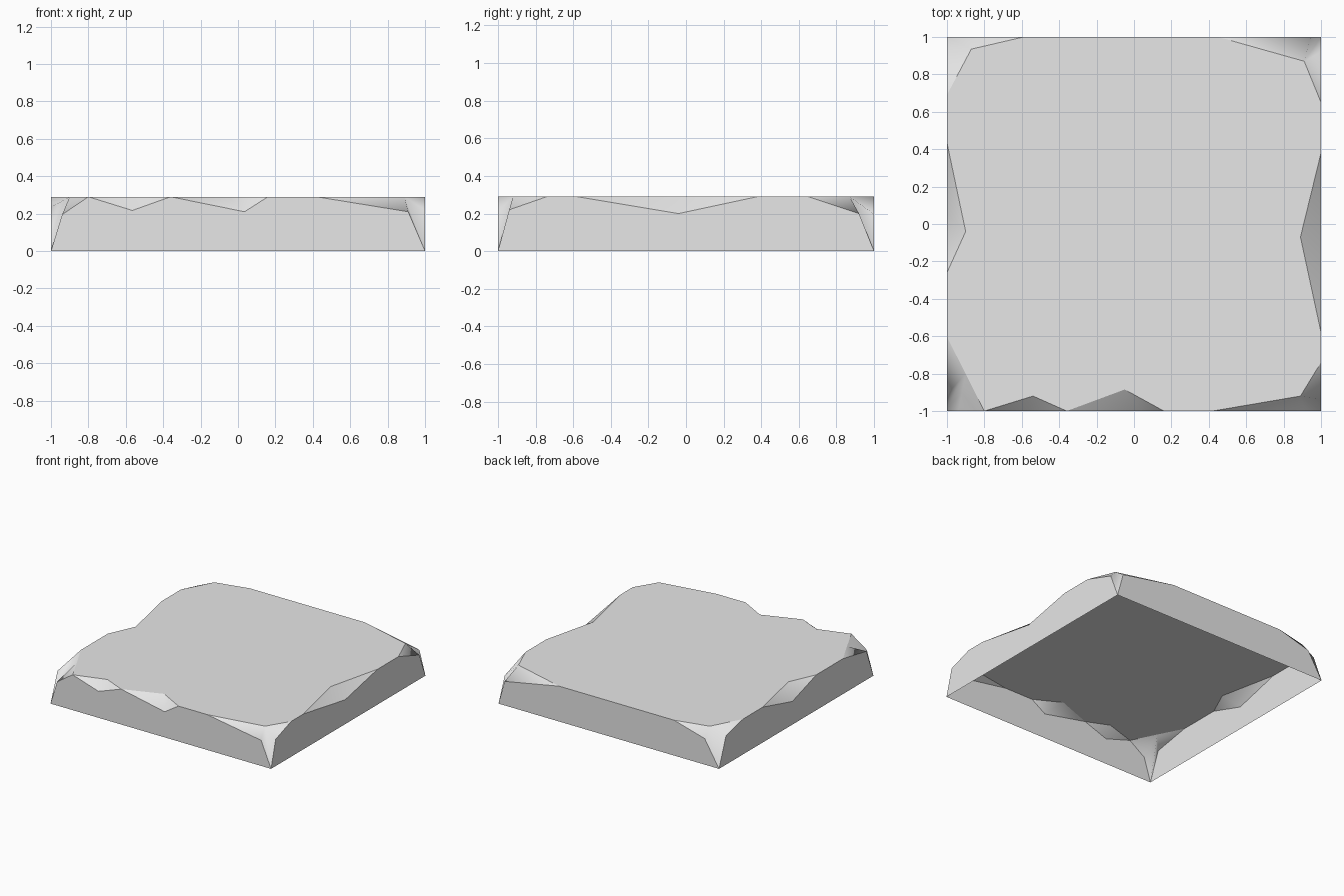
import bpy
import bmesh

cube = bpy.data.objects.get("Cube")
if cube:
    bpy.data.objects.remove(cube, do_unlink=True)

TOP = 0.29

# Plain stone colour
stone = bpy.data.materials.new("light_stone_grey")
stone.use_nodes = True
grey = (0.8, 0.8, 0.8, 1)
stone.diffuse_color = grey
stone.node_tree.nodes["Principled BSDF"].inputs["Base Color"].default_value = grey

# Walls anticlockwise: a function placing a point at a distance along each wall
WALLS = [
    lambda t, z: (t, -1, z),   # front
    lambda t, z: (1, t, z),    # left side, +x
    lambda t, z: (t, 1, z),    # back
    lambda t, z: (-1, t, z),   # right side, -x
]

# Edge chips per wall: start, low point (along, z), inner point (x, y), end
EDGE_CHIPS = [
    [(-0.80, (-0.565, 0.217), (-0.54, -0.92), -0.36),
     (-0.36, (0.035, 0.21), (-0.05, -0.885), 0.16)],
    [(-0.58, (-0.04, 0.20), (0.89, -0.07), 0.38)],
    [],
    [(0.435, (0.05, 0.19), (-0.90, -0.04), -0.26)],
]

# Corner chips at the end of each wall: base corner, top and low point on that
# wall, inner point, low and top point on the next wall
CORNER_CHIPS = [
    ((1, -1), 0.42, (0.91, 0.21), (0.89, -0.92), (-0.94, 0.22), -0.74),
    ((1, 1), 0.65, (0.92, 0.20), (0.91, 0.87), (0.945, 0.197), 0.45),
    ((-1, 1), -0.59, (-0.87, 0.213), (-0.87, 0.935), (0.91, 0.238), 0.69),
    ((-1, -1), -0.605, (-0.91, 0.234), (-0.90, -0.80), (-0.94, 0.195), -0.80),
]

bm = bmesh.new()
made = {}


def vert(p):
    key = tuple(round(c, 4) for c in p)
    if key not in made:
        made[key] = bm.verts.new(p)
    return made[key]


def face(points, smooth=False):
    verts = []
    for p in points:
        v = vert(p)
        if not verts or v is not verts[-1]:
            verts.append(v)
    bm.faces.new(verts).smooth = smooth


def chip(inner, rim):
    """Broken surface fanning from the inner point to the rim on the walls."""
    for a, b in zip(rim, rim[1:]):
        face([inner, a, b], smooth=True)


outline = []
for i, on_wall in enumerate(WALLS):
    before, after = CORNER_CHIPS[i - 1], CORNER_CHIPS[i]
    # Wall profile starts at the previous corner
    profile = [(*before[0], 0), on_wall(*before[4]), on_wall(before[5], TOP)]
    outline.append(on_wall(before[5], TOP))
    for start, low, inner, end in EDGE_CHIPS[i]:
        a, m, b = on_wall(start, TOP), on_wall(*low), on_wall(end, TOP)
        centre = (*inner, TOP)
        chip(centre, [a, m, b])
        profile += [a, m, b]
        outline += [a, centre, b]
    corner, top_a, low_a, inner, low_b, top_b = after
    a, base, centre = on_wall(top_a, TOP), (*corner, 0), (*inner, TOP)
    profile += [a, on_wall(*low_a), base]
    outline += [a, centre]
    face(profile[::-1])
    following = WALLS[(i + 1) % 4]
    chip(centre, [a, on_wall(*low_a), base, following(*low_b), following(top_b, TOP)])

# Worn top surface; the underside stays open
face(outline)
bmesh.ops.recalc_face_normals(bm, faces=bm.faces[:])
top_face = max(bm.faces, key=lambda f: f.calc_area())
if top_face.normal.z < 0:
    bmesh.ops.reverse_faces(bm, faces=bm.faces[:])

mesh = bpy.data.meshes.new("stone_slab")
bm.to_mesh(mesh)
bm.free()
mesh.materials.append(stone)
slab = bpy.data.objects.new("stone_slab", mesh)
bpy.context.collection.objects.link(slab)
